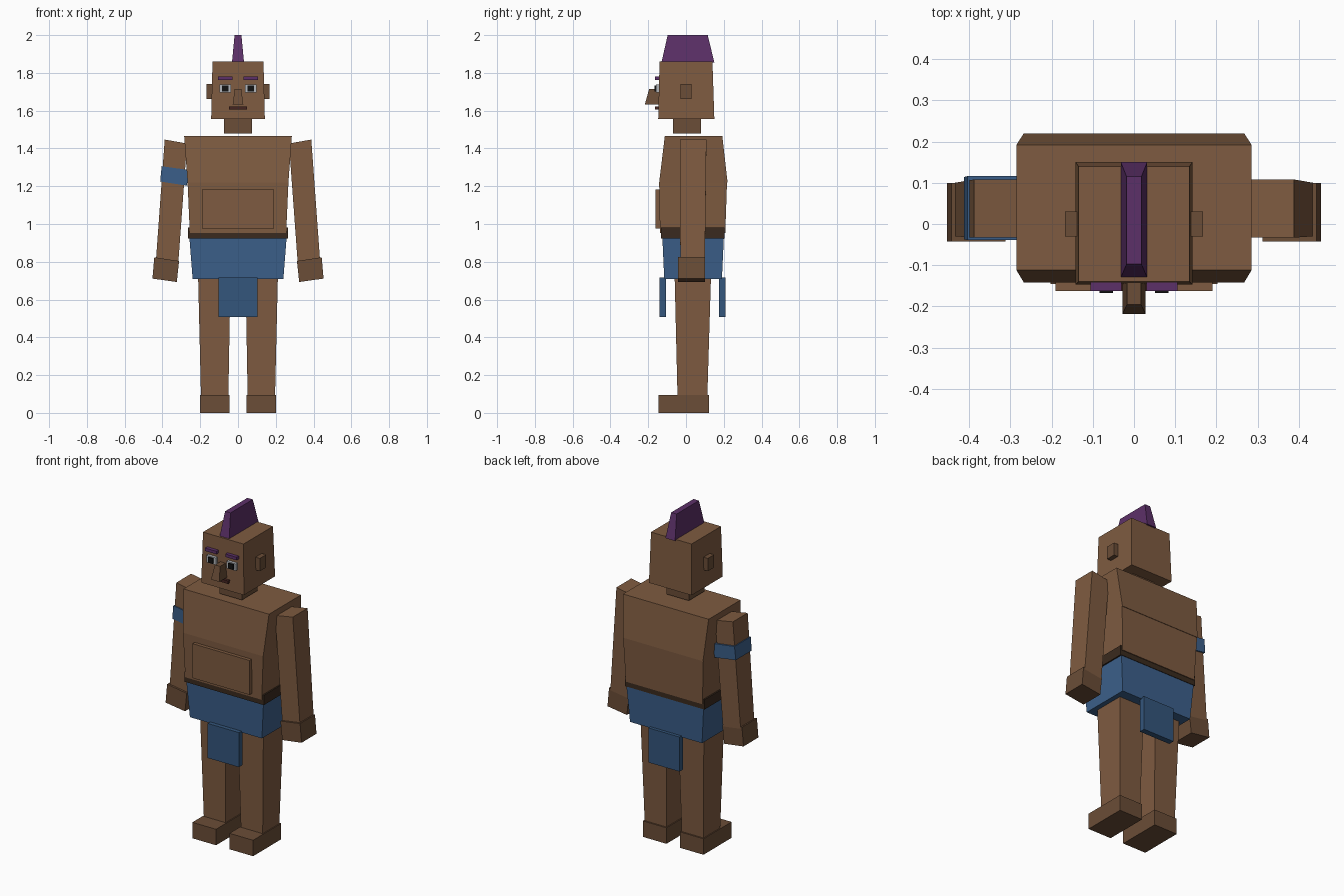
import bpy


def material(name, r, g, b):
    m = bpy.data.materials.new(name)
    m.diffuse_color = (r, g, b, 1)
    return m


SKIN = material("skin", 0.21, 0.105, 0.052)
DARK_SKIN = material("dark_skin", 0.145, 0.074, 0.038)
BLUE = material("blue_cloth", 0.045, 0.117, 0.258)
DARK_BLUE = material("dark_blue_cloth", 0.034, 0.092, 0.2)
PURPLE = material("purple_hair", 0.107, 0.03, 0.138)
LEATHER = material("leather", 0.042, 0.023, 0.013)
WHITE = material("eye_white", 0.45, 0.47, 0.5)
BLACK = material("pupil", 0.006, 0.006, 0.006)
LIP = material("lip", 0.06, 0.018, 0.015)


def block(name, mat, bottom, top, sign=1):
    """Tapered box; each end is (x0, x1, y0, y1, z at x0, z at x1)."""
    verts = []
    for x0, x1, y0, y1, za, zb in (bottom, top):
        verts += [(x0, y0, za), (x1, y0, zb), (x1, y1, zb), (x0, y1, za)]
    verts = [(x * sign, y, z) for x, y, z in verts]
    faces = [(3, 2, 1, 0), (4, 5, 6, 7), (0, 1, 5, 4),
             (1, 2, 6, 5), (2, 3, 7, 6), (3, 0, 4, 7)]
    if sign < 0:
        faces = [f[::-1] for f in faces]
    mesh = bpy.data.meshes.new(name)
    mesh.from_pydata(verts, [], faces)
    mesh.materials.append(mat)
    obj = bpy.data.objects.new(name, mesh)
    bpy.context.collection.objects.link(obj)
    return obj


def centred(name, mat, bottom, top):
    """Block symmetric in x; each end is (half width, y0, y1, z)."""
    ends = [(-w, w, y0, y1, z, z) for w, y0, y1, z in (bottom, top)]
    return block(name, mat, *ends)


def box(name, mat, x0, x1, y0, y1, z0, z1, sign=1):
    return block(name, mat, (x0, x1, y0, y1, z0, z0), (x0, x1, y0, y1, z1, z1), sign)


# Head and hair
centred("hair_crest", PURPLE, (0.032, -0.13, 0.15, 1.855), (0.018, -0.097, 0.115, 2.0))
centred("head", SKIN, (0.142, -0.147, 0.15, 1.557), (0.135, -0.14, 0.14, 1.86))
centred("neck", DARK_SKIN, (0.075, -0.07, 0.08, 1.48), (0.075, -0.07, 0.08, 1.56))
centred("nose", DARK_SKIN, (0.028, -0.218, -0.145, 1.633), (0.017, -0.195, -0.14, 1.715))
box("mouth", LIP, -0.047, 0.047, -0.163, -0.143, 1.605, 1.623)

# Torso
centred("chest", SKIN, (0.267, -0.142, 0.22, 1.22), (0.285, -0.112, 0.192, 1.467))
centred("waist", SKIN, (0.255, -0.138, 0.208, 0.953), (0.267, -0.142, 0.217, 1.22))
box("belly_panel", SKIN, -0.19, 0.19, -0.162, -0.13, 0.975, 1.182)
box("belt", LEATHER, -0.265, 0.265, -0.133, 0.203, 0.922, 0.981)

# Loincloth
centred("skirt", BLUE, (0.24, -0.115, 0.19, 0.708), (0.257, -0.125, 0.2, 0.924))
box("front_flap", DARK_BLUE, -0.104, 0.104, -0.14, -0.105, 0.508, 0.716)
box("back_flap", DARK_BLUE, -0.104, 0.104, 0.175, 0.21, 0.508, 0.716)

# Mirrored parts
for side, s in (("right", -1), ("left", 1)):
    box(side + "_ear", DARK_SKIN, 0.13, 0.167, -0.03, 0.03, 1.663, 1.74, s)
    box(side + "_eyebrow", PURPLE, 0.03, 0.105, -0.163, -0.138, 1.763, 1.781, s)
    box(side + "_eye", WHITE, 0.036, 0.098, -0.16, -0.14, 1.696, 1.738, s)
    box(side + "_pupil", BLACK, 0.051, 0.084, -0.167, -0.15, 1.701, 1.733, s)
    block(side + "_arm", SKIN, (0.316, 0.434, -0.03, 0.1, 0.795, 0.812),
          (0.27, 0.388, -0.033, 0.108, 1.426, 1.447), s)
    block(side + "_hand", DARK_SKIN, (0.324, 0.453, -0.042, 0.1, 0.693, 0.711),
          (0.312, 0.443, -0.042, 0.1, 0.804, 0.824), s)
    block(side + "_leg", SKIN, (0.051, 0.196, -0.045, 0.113, 0.09, 0.09),
          (0.04, 0.211, -0.06, 0.132, 0.715, 0.715), s)
    box(side + "_foot", DARK_SKIN, 0.045, 0.202, -0.145, 0.122, 0, 0.096, s)

# Band on one upper arm
block("arm_band", BLUE, (0.27, 0.412, -0.037, 0.114, 1.203, 1.225),
      (0.262, 0.404, -0.039, 0.116, 1.286, 1.306), -1)
